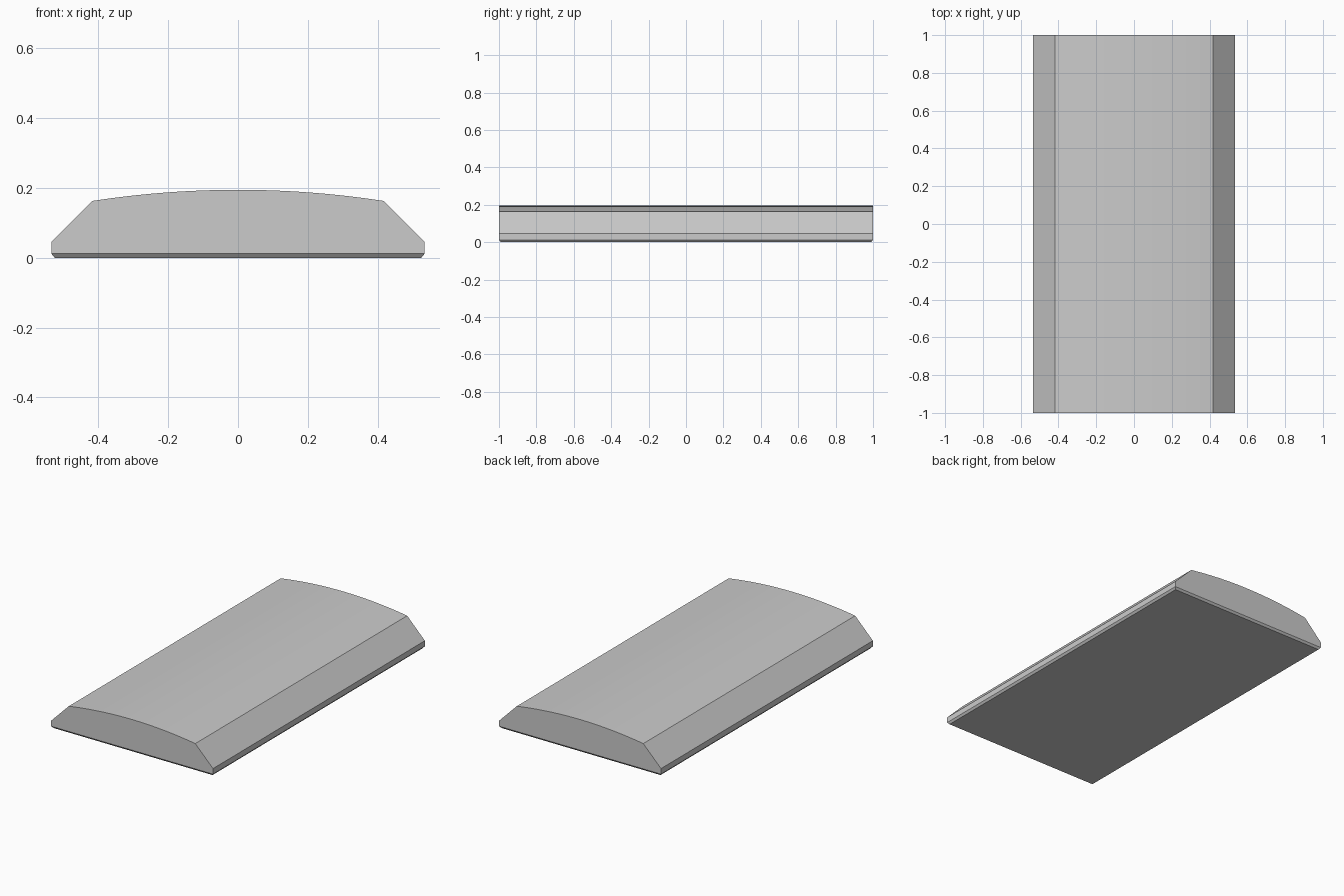
import bpy, bmesh, math

cube = bpy.data.objects.get("Cube")
if cube:
    bpy.data.objects.remove(cube, do_unlink=True)

HALF_W, HALF_L = 0.535, 1.0
SHOULDER_X, SHOULDER_Z, CROWN_Z = 0.418, 0.163, 0.195
SIDE_Z, BEVEL_Z, BEVEL = 0.045, 0.012, 0.01
STEPS = 24

# Plain grey material
grey = bpy.data.materials.new("plain_grey")
color = (0.6, 0.6, 0.6, 1.0)
grey.use_nodes = True
grey.diffuse_color = color
grey.node_tree.nodes["Principled BSDF"].inputs["Base Color"].default_value = color

# Cross-section: upright edges, sloped shoulders and a shallow crowned arc
rise = CROWN_Z - SHOULDER_Z
radius = (SHOULDER_X ** 2 + rise ** 2) / (2 * rise)
sweep = math.asin(SHOULDER_X / radius)
profile = [(-HALF_W, BEVEL_Z), (-HALF_W, SIDE_Z)]
for i in range(STEPS + 1):
    a = sweep * (2 * i / STEPS - 1)
    profile.append((radius * math.sin(a), CROWN_Z - radius * (1 - math.cos(a))))
profile += [(HALF_W, SIDE_Z), (HALF_W, BEVEL_Z)]

# Extrude the section along the length
bm = bmesh.new()
ends = [[bm.verts.new((x, y, z)) for x, z in profile] for y in (-HALF_L, HALF_L)]
front, back = ends
bm.faces.new(front)
bm.faces.new(back[::-1])
for i in range(len(profile) - 1):
    bm.faces.new((front[i], back[i], back[i + 1], front[i + 1]))

# Chamfered skirt running around all four sides, closed by a flat base
rim = [front[0], front[-1], back[-1], back[0]]
base = []
for v in rim:
    x = math.copysign(HALF_W - BEVEL, v.co.x)
    y = math.copysign(HALF_L - BEVEL, v.co.y)
    base.append(bm.verts.new((x, y, 0)))
for i in range(4):
    j = (i + 1) % 4
    bm.faces.new((rim[i], rim[j], base[j], base[i]))
bm.faces.new(base)
bmesh.ops.recalc_face_normals(bm, faces=bm.faces[:])

mesh = bpy.data.meshes.new("crowned_slab")
bm.to_mesh(mesh)
bm.free()
mesh.materials.append(grey)
slab = bpy.data.objects.new("crowned_slab", mesh)
bpy.context.collection.objects.link(slab)

# Smooth crown with crisp edges
bpy.ops.object.select_all(action='DESELECT')
slab.select_set(True)
bpy.context.view_layer.objects.active = slab
bpy.ops.object.shade_smooth_by_angle(angle=math.radians(30))
